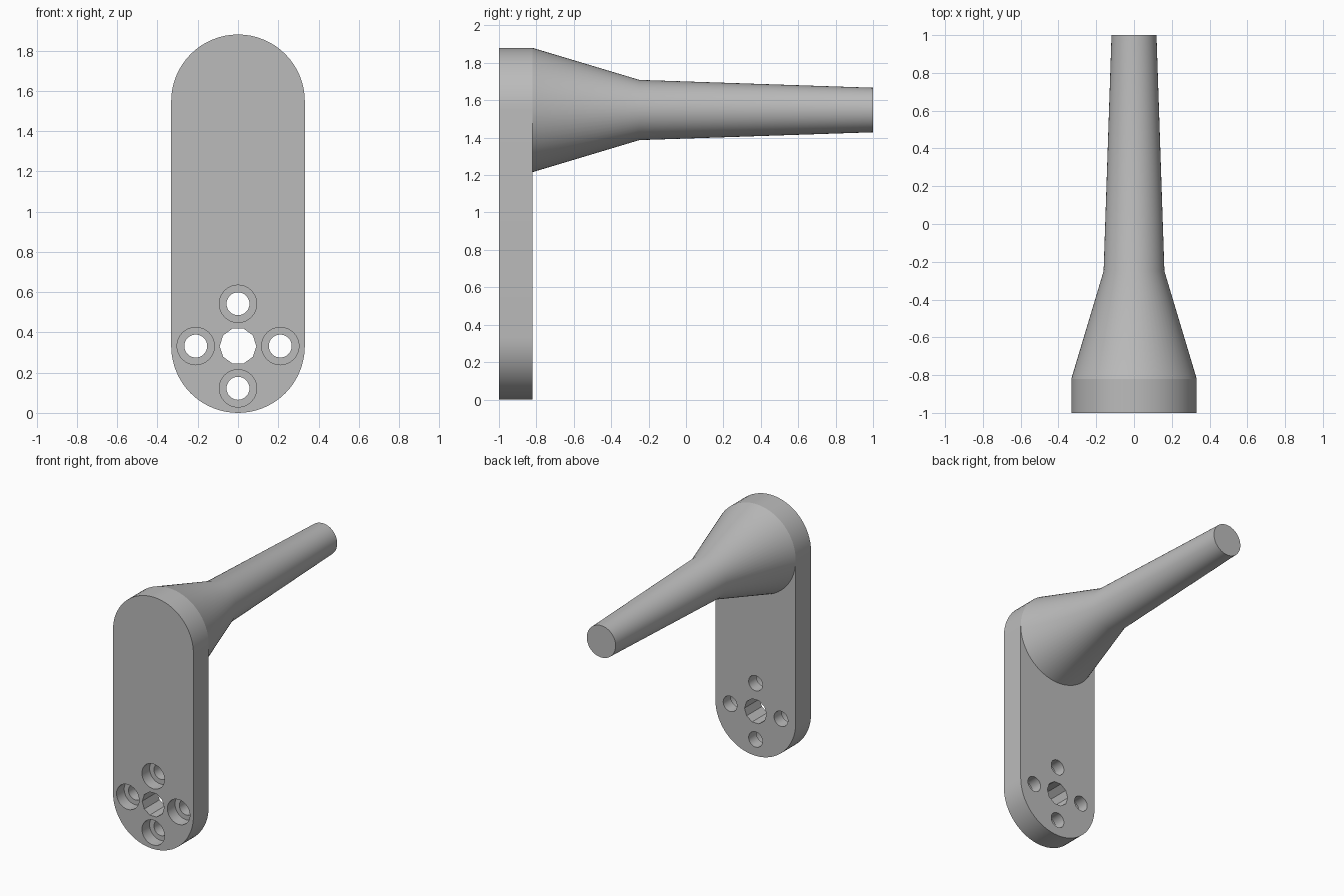
import bpy, bmesh, math
from mathutils import Matrix

cube = bpy.data.objects.get("Cube")
if cube:
    bpy.data.objects.remove(cube, do_unlink=True)

R = 0.332                # end radius of the plate
LOW, HIGH = R, 1.88 - R  # heights of the two end centres
FRONT, BACK = -1.0, -0.82

grey = bpy.data.materials.new("plain grey")
grey.use_nodes = True
colour = (0.5, 0.5, 0.5, 1)
grey.diffuse_color = colour
grey.node_tree.nodes["Principled BSDF"].inputs["Base Color"].default_value = colour


def loft(name, rings):
    """Skin a row of equal-length (x, y, z) rings and cap both ends."""
    bm = bmesh.new()
    rows = [[bm.verts.new(p) for p in ring] for ring in rings]
    n = len(rows[0])
    for a, b in zip(rows, rows[1:]):
        for i in range(n):
            j = (i + 1) % n
            bm.faces.new((a[i], a[j], b[j], b[i]))
    bm.faces.new(rows[0])
    bm.faces.new(rows[-1])
    bmesh.ops.recalc_face_normals(bm, faces=bm.faces)
    mesh = bpy.data.meshes.new(name)
    bm.to_mesh(mesh)
    bm.free()
    mesh.materials.append(grey)
    ob = bpy.data.objects.new(name, mesh)
    bpy.context.collection.objects.link(ob)
    return ob


def turned(name, x, z, profile, sides):
    """Turn (y, radius) pairs around an axis that runs along y."""
    angles = [2 * math.pi * i / sides for i in range(sides)]
    return loft(name, [[(x + r * math.cos(a), y, z + r * math.sin(a)) for a in angles]
                       for y, r in profile])


def smooth(ob):
    bpy.ops.object.select_all(action='DESELECT')
    ob.select_set(True)
    bpy.context.view_layer.objects.active = ob
    bpy.ops.object.shade_smooth_by_angle(angle=math.radians(30))


# Plate with two round ends
STEPS = 32
outline = []
for centre, start in ((HIGH, 0), (LOW, math.pi)):
    for i in range(STEPS + 1):
        a = start + math.pi * i / STEPS
        outline.append((R * math.cos(a), centre + R * math.sin(a)))
plate = loft("crank_plate", [[(x, y, z) for x, z in outline] for y in (FRONT, BACK)])

# Ten-sided shaft hole and four counterbored screw holes
cutters = [turned("shaft_hole_cutter", 0, LOW, [(-1.1, 0.091), (-0.7, 0.091)], 10)]
bore = [(-1.1, 0.093), (-0.91, 0.093), (-0.91, 0.057), (-0.7, 0.057)]
for i in range(4):
    a = i * math.pi / 2
    cutters.append(turned("screw_hole_cutter", 0.21 * math.cos(a),
                          LOW + 0.21 * math.sin(a), bore, 32))
for cutter in cutters:
    cut = plate.modifiers.new("hole", 'BOOLEAN')
    cut.operation = 'DIFFERENCE'
    cut.solver = 'EXACT'
    cut.object = cutter

# Bake the holes, then drop the cutters
graph = bpy.context.evaluated_depsgraph_get()
baked = bpy.data.meshes.new_from_object(plate.evaluated_get(graph))
plate.modifiers.clear()
plate.data = baked
for cutter in cutters:
    bpy.data.objects.remove(cutter, do_unlink=True)
smooth(plate)

# Flared, tapering handle
handle = turned("handle", 0, HIGH, [(BACK, R), (-0.25, 0.161), (1.0, 0.119)], 64)
smooth(handle)
